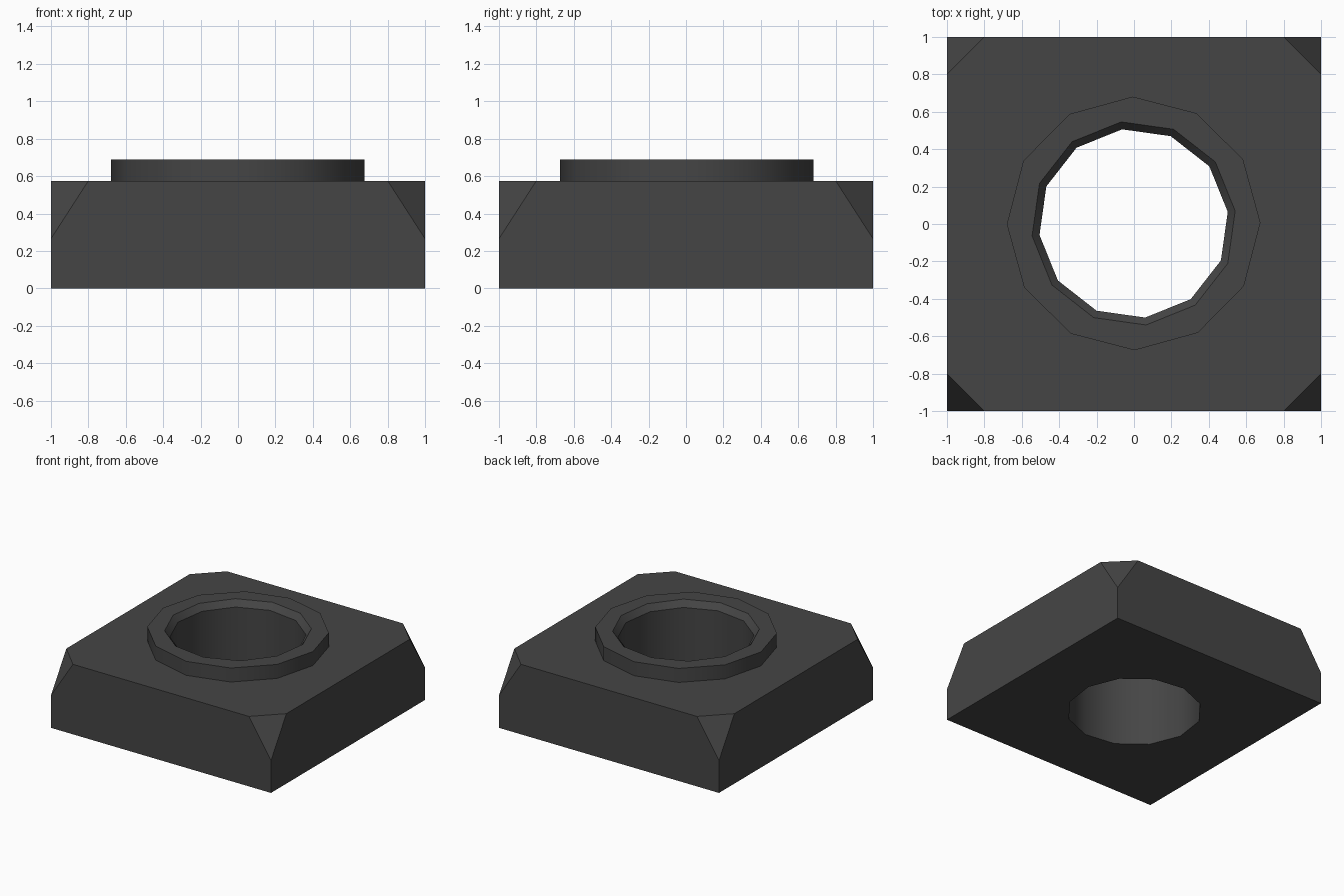
import bpy, bmesh
from math import cos, sin, radians, pi
from mathutils import Vector

if "Cube" in bpy.data.objects:
    bpy.data.objects.remove(bpy.data.objects["Cube"])

SIDES, TOP = 12, 0.575
bm = bmesh.new()

# Square block
bmesh.ops.create_cube(bm, size=2)
for v in bm.verts:
    v.co.z = TOP if v.co.z > 0 else 0

# Slanted cuts on the four upper corners
for sx in (-1, 1):
    for sy in (-1, 1):
        cut = bmesh.ops.bisect_plane(
            bm, geom=bm.verts[:] + bm.edges[:] + bm.faces[:],
            plane_co=(sx, sy, 0.265),
            plane_no=Vector((sx / 0.2, sy / 0.2, 1 / 0.31)).normalized(),
            clear_outer=True)
        edges = [e for e in cut["geom_cut"] if isinstance(e, bmesh.types.BMEdge)]
        bmesh.ops.edgeloop_fill(bm, edges=edges)

# Open the top and bottom faces, keeping their outlines
bmesh.ops.recalc_face_normals(bm, faces=bm.faces)
caps = [f for f in bm.faces if abs(f.normal.z) > 0.95]
top_edges = next(list(f.edges) for f in caps if f.calc_center_median().z > 0.3)
bottom_edges = next(list(f.edges) for f in caps if f.calc_center_median().z < 0.3)
bmesh.ops.delete(bm, geom=caps, context='FACES_ONLY')


def ring(radius, z, start):
    """Twelve-sided ring of vertices."""
    angles = [radians(start) + 2 * pi * i / SIDES for i in range(SIDES)]
    return [bm.verts.new((radius * cos(a) - 0.002, radius * sin(a) + 0.003, z))
            for a in angles]


# Raised collar, bevelled rim and through hole as one chain of rings
rings = [ring(0.678, TOP, 0.4), ring(0.678, 0.69, 0.4), ring(0.547, 0.69, 7),
         ring(0.507, 0.64, 7), ring(0.507, 0, 7)]
walls = []
for k, (a, b) in enumerate(zip(rings, rings[1:])):
    for i in range(SIDES):
        j = (i + 1) % SIDES
        f = bm.faces.new((a[i], a[j], b[j], b[i]))
        if k in (0, 3):
            walls.append(f)


def loop_edges(r):
    return [bm.edges.get((r[i - 1], r[i])) for i in range(SIDES)]


# Fill the flat areas around the collar and the hole
for outline, r, n in ((top_edges, rings[0], 1), (bottom_edges, rings[-1], -1)):
    bmesh.ops.triangle_fill(bm, edges=outline + loop_edges(r),
                            use_beauty=True, normal=(0, 0, n))
bmesh.ops.recalc_face_normals(bm, faces=bm.faces)

mesh = bpy.data.meshes.new("collared_block")
bm.to_mesh(mesh)
bm.free()
block = bpy.data.objects.new("collared_block", mesh)
bpy.context.collection.objects.link(block)

# Dark finish
dark = bpy.data.materials.new("dark_grey")
dark.diffuse_color = (0.06, 0.06, 0.06, 1)
dark.use_nodes = True
dark.node_tree.nodes["Principled BSDF"].inputs["Base Color"].default_value = dark.diffuse_color
mesh.materials.append(dark)

# Round walls are smooth, edges stay sharp
bpy.context.view_layer.objects.active = block
block.select_set(True)
bpy.ops.object.shade_smooth_by_angle(angle=radians(30.5))
